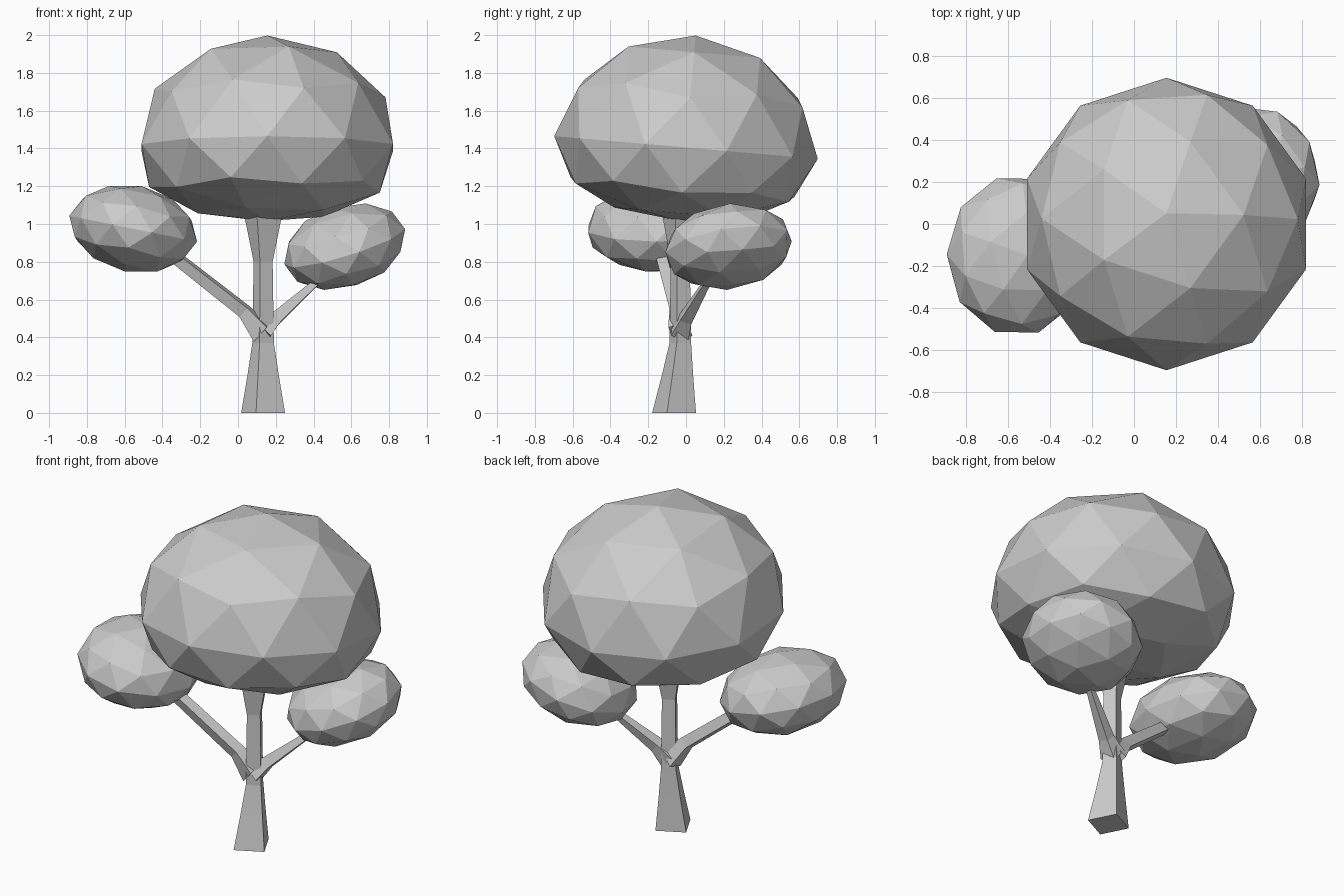
import bpy, bmesh, math
from mathutils import Vector, Euler

cube = bpy.data.objects.get("Cube")
if cube:
    bpy.data.objects.remove(cube)

GREY = (0.6, 0.6, 0.6, 1)
mat = bpy.data.materials.new("plain grey")
mat.use_nodes = True
mat.diffuse_color = GREY
mat.node_tree.nodes["Principled BSDF"].inputs["Base Color"].default_value = GREY


def finish(bm, name):
    bmesh.ops.recalc_face_normals(bm, faces=bm.faces)
    mesh = bpy.data.meshes.new(name)
    bm.to_mesh(mesh)
    bm.free()
    mesh.materials.append(mat)
    obj = bpy.data.objects.new(name, mesh)
    bpy.context.collection.objects.link(obj)
    return obj


def foliage(name, centre, radii, below, tilt, turn=0):
    """Faceted ball; 'below' gives the height under its widest ring."""
    bm = bmesh.new()
    bmesh.ops.create_icosphere(bm, subdivisions=2, radius=1)
    spin = Euler((0, 0, turn)).to_matrix()
    lean = Euler(tilt).to_matrix()
    for v in bm.verts:
        p = spin @ v.co
        if p.z < 0:
            # the underside flattens towards the pole
            p.z *= below(-p.z)
        else:
            p.z *= radii[2]
        p.x *= radii[0]
        p.y *= radii[1]
        v.co = lean @ p + Vector(centre)
    return finish(bm, name)


def limb(name, path, radii, axis, angle):
    """Four-sided tapering limb along a path."""
    bm = bmesh.new()
    frame = Vector(axis).to_track_quat('Z', 'Y')
    rings = []
    for point, r in zip(path, radii):
        ring = []
        for i in range(4):
            a = angle + i * math.pi / 2
            ring.append(bm.verts.new(Vector(point) + frame @ Vector((r * math.cos(a), r * math.sin(a), 0))))
        rings.append(ring)
    for lo, hi in zip(rings, rings[1:]):
        for i in range(4):
            j = (i + 1) % 4
            bm.faces.new((lo[i], lo[j], hi[j], hi[i]))
    bm.faces.new(rings[0][::-1])
    bm.faces.new(rings[-1])
    return finish(bm, name)


# Foliage
foliage("main_crown", (0.155, 0, 1.405), (0.70, 0.70, 0.595),
        lambda d: 0.53 - 0.14 * d, (-0.086, 0, 0))
foliage("right_foliage", (-0.555, -0.15, 0.975), (0.345, 0.385, 0.23),
        lambda d: 0.23, (0, 0.2, 0), 0.3)
foliage("left_foliage", (0.565, 0.225, 0.88), (0.335, 0.345, 0.215),
        lambda d: 0.215, (0.15, -0.3, 0), 0.2)

# Trunk, flared at both ends
limb("trunk",
     [(0.133, -0.063, 0), (0.133, -0.045, 0.2), (0.133, -0.03, 0.37),
      (0.133, -0.03, 0.8), (0.133, -0.025, 1.06)],
     [0.122, 0.087, 0.06, 0.053, 0.108], (0, 0, 1), math.radians(-18))

# Branches
limb("right_branch",
     [(0.12, -0.03, 0.43), (0.03, -0.05, 0.54), (-0.34, -0.13, 0.83), (-0.42, -0.14, 0.89)],
     [0.075, 0.045, 0.04, 0.035], (-0.46, -0.1, 0.38), 0.4)
limb("left_branch",
     [(0.13, -0.03, 0.43), (0.20, 0, 0.50), (0.39, 0.1, 0.67), (0.48, 0.15, 0.75)],
     [0.07, 0.045, 0.026, 0.02], (0.26, 0.13, 0.24), 0.4)
